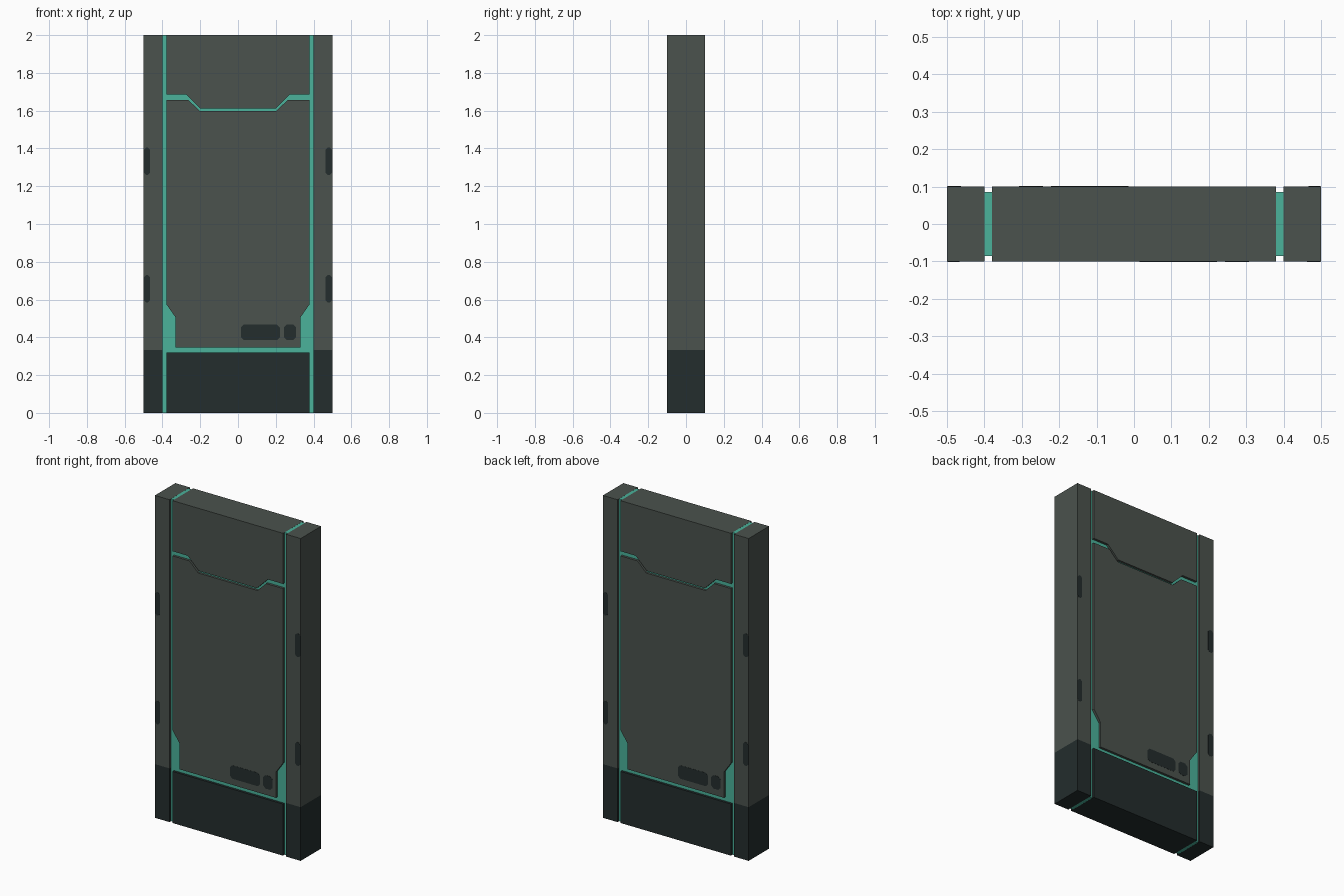
import bpy, bmesh

if "Cube" in bpy.data.objects:
    bpy.data.objects.remove(bpy.data.objects["Cube"])


def material(name, rgb):
    m = bpy.data.materials.new(name)
    m.diffuse_color = (*rgb, 1.0)
    m.use_nodes = True
    m.node_tree.nodes["Principled BSDF"].inputs["Base Color"].default_value = m.diffuse_color
    return m


GREY = material("grey_green_armour", (0.069, 0.084, 0.074))
DARK = material("dark_slate", (0.017, 0.026, 0.026))
TEAL = material("teal_glow", (0.069, 0.445, 0.328))


def prism(name, profile, y0, y1, mats, split_z=None):
    """Extrude an (x, z) outline from y0 to y1; faces below split_z get the second material."""
    bm = bmesh.new()
    a = [bm.verts.new((x, y0, z)) for x, z in profile]
    b = [bm.verts.new((x, y1, z)) for x, z in profile]
    n = len(profile)
    bm.faces.new(a)
    bm.faces.new(b[::-1])
    for i in range(n):
        j = (i + 1) % n
        bm.faces.new((a[i], b[i], b[j], a[j]))
    if split_z is not None:
        bmesh.ops.bisect_plane(bm, geom=bm.verts[:] + bm.edges[:] + bm.faces[:],
                               plane_co=(0, 0, split_z), plane_no=(0, 0, 1))
        for f in bm.faces:
            f.material_index = int(f.calc_center_median().z < split_z)
    bmesh.ops.recalc_face_normals(bm, faces=bm.faces[:])
    me = bpy.data.meshes.new(name)
    bm.to_mesh(me)
    bm.free()
    for m in mats:
        me.materials.append(m)
    ob = bpy.data.objects.new(name, me)
    bpy.context.collection.objects.link(ob)
    return ob


def rect(x0, x1, z0, z1):
    return [(x0, z0), (x1, z0), (x1, z1), (x0, z1)]


def octagon(x0, x1, z0, z1, c):
    return [(x0 + c, z0), (x1 - c, z0), (x1, z0 + c), (x1, z1 - c),
            (x1 - c, z1), (x0 + c, z1), (x0, z1 - c), (x0, z0 + c)]


def mirrored(half):
    """Close a right-hand outline (listed bottom to top) with its mirror image."""
    return half + [(-x, z) for x, z in reversed(half)]


D, W = 0.1, 0.379

# glowing core seen through the grooves
prism("glow_core", rect(-0.41, 0.41, 0.0005, 1.9995), -0.085, 0.085, [TEAL])

# side posts with dark feet
prism("left_post", rect(-0.5, -0.4, 0, 2), -D, D, [GREY, DARK], 0.333)
prism("right_post", rect(0.4, 0.5, 0, 2), -D, D, [GREY, DARK], 0.333)

# base, main and top panels
prism("base_panel", rect(-W, W, 0, 0.32), -D, D, [DARK])
prism("main_panel", mirrored([(0.33, 0.346), (0.33, 0.505), (W, 0.575),
                              (W, 1.657), (0.263, 1.657), (0.203, 1.598)]), -D, D, [GREY])
prism("top_panel", mirrored([(0.2, 1.612), (0.275, 1.686), (W, 1.686), (W, 2.0)]),
      -D, D, [GREY])

# dark painted patches, front and back (half-turn symmetric)
patches = [("long_patch", (0.015, 0.222, 0.385, 0.468), 0.016),
           ("short_patch", (0.243, 0.308, 0.385, 0.468), 0.016)]
for z0, z1 in ((0.585, 0.73), (1.26, 1.405)):
    patches.append(("right_post_patch", (0.462, 0.499, z0, z1), 0.012))
    patches.append(("left_post_patch", (-0.499, -0.466, z0, z1), 0.012))
for name, (x0, x1, z0, z1), c in patches:
    prism("front_" + name, octagon(x0, x1, z0, z1, c), -D - 0.001, -D + 0.002, [DARK])
    prism("back_" + name, octagon(-x1, -x0, z0, z1, c), D - 0.002, D + 0.001, [DARK])
